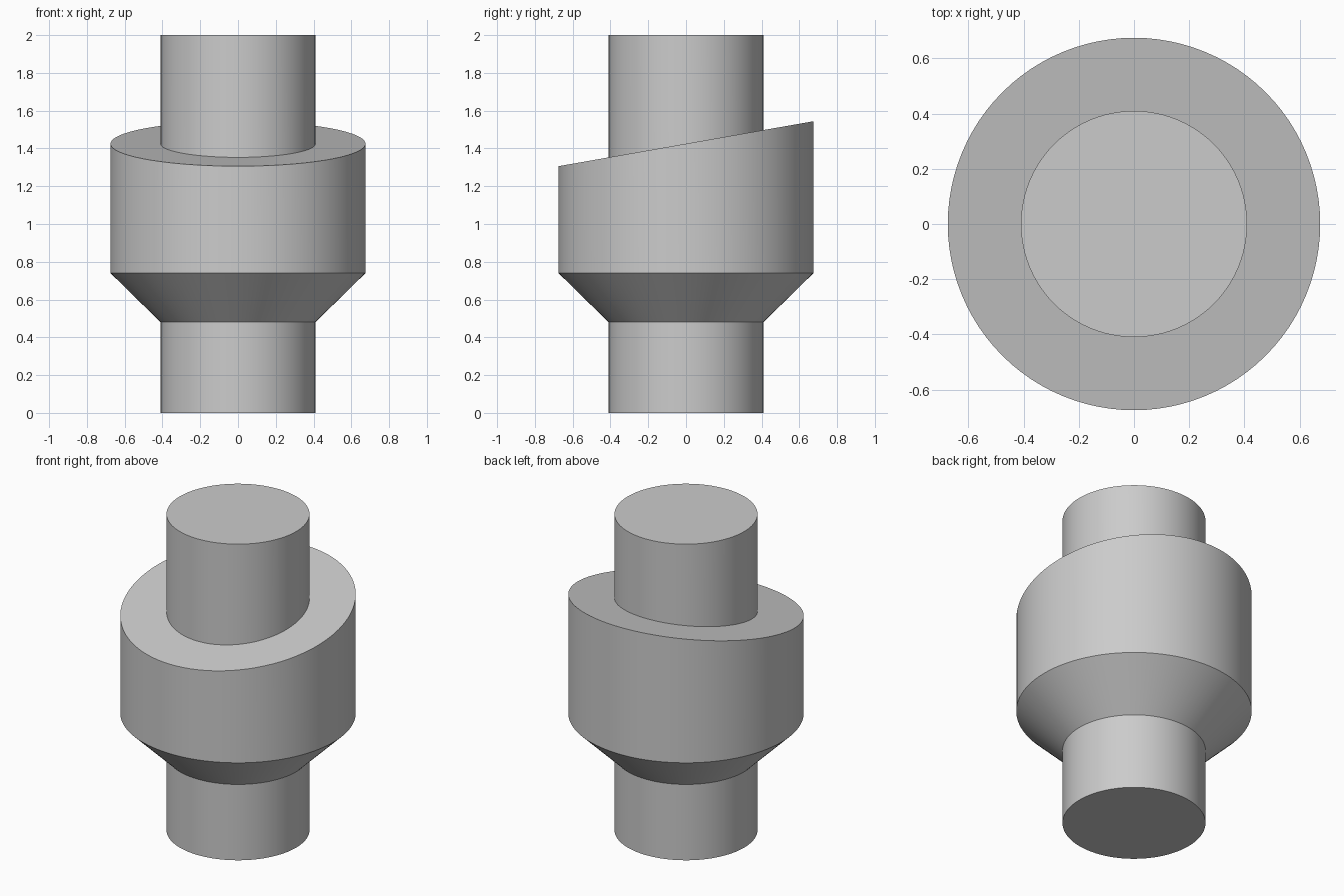
import bpy
import bmesh
import math

SEGMENTS = 96
SLOPE = math.tan(math.radians(10))

cube = bpy.data.objects.get("Cube")
if cube:
    bpy.data.objects.remove(cube, do_unlink=True)

# Plain grey material
grey = bpy.data.materials.new("plain_grey")
grey.use_nodes = True
colour = (0.6, 0.6, 0.6, 1)
grey.diffuse_color = colour
grey.node_tree.nodes["Principled BSDF"].inputs["Base Color"].default_value = colour


def ring(bm, radius, height, slope=0.0):
    """Circle of vertices whose height may tilt along y."""
    verts = []
    for i in range(SEGMENTS):
        a = 2 * math.pi * i / SEGMENTS
        x, y = radius * math.cos(a), radius * math.sin(a)
        verts.append(bm.verts.new((x, y, height + slope * y)))
    return verts


# Profile from bottom to top: radius, height, tilt
shaft, collar = 0.41, 0.675
profile = [
    (shaft, 0, 0),            # bottom of the shaft
    (shaft, 0.48, 0),         # start of the cone
    (collar, 0.74, 0),        # end of the cone
    (collar, 1.425, SLOPE),   # slanted collar rim
    (shaft, 1.425, SLOPE),    # slanted shoulder meets the shaft
    (shaft, 2, 0),            # top of the shaft
]

bm = bmesh.new()
rings = [ring(bm, *p) for p in profile]
for low, high in zip(rings, rings[1:]):
    for i in range(SEGMENTS):
        j = (i + 1) % SEGMENTS
        bm.faces.new((low[i], low[j], high[j], high[i]))

# End caps
bm.faces.new(rings[0][::-1])
bm.faces.new(rings[-1])
bmesh.ops.recalc_face_normals(bm, faces=bm.faces)

mesh = bpy.data.meshes.new("collared_shaft")
bm.to_mesh(mesh)
bm.free()
mesh.materials.append(grey)
body = bpy.data.objects.new("collared_shaft", mesh)
bpy.context.collection.objects.link(body)

# Smooth walls with sharp rims
bpy.ops.object.select_all(action="DESELECT")
body.select_set(True)
bpy.context.view_layer.objects.active = body
bpy.ops.object.shade_smooth_by_angle(angle=math.radians(30))
